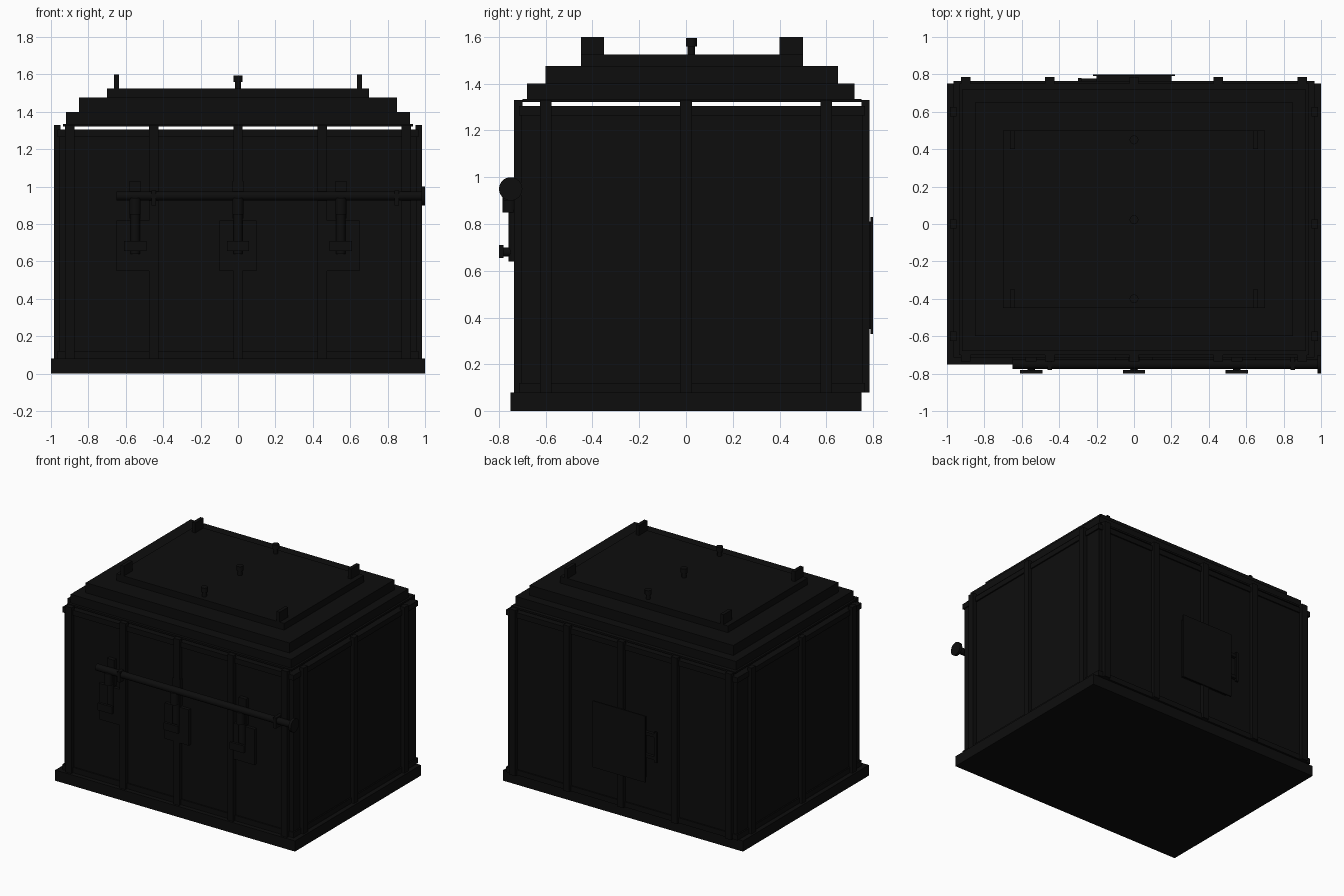
import bpy
import math

cube = bpy.data.objects.get("Cube")
if cube:
    bpy.data.objects.remove(cube, do_unlink=True)

# Single near-black paint
paint = bpy.data.materials.new("black_paint")
paint.use_nodes = True
colour = (0.004, 0.004, 0.004, 1)
paint.diffuse_color = colour
paint.node_tree.nodes["Principled BSDF"].inputs["Base Color"].default_value = colour


def box(name, x, y, z):
    """Box from (min, max) pairs."""
    mid = [(a + b) / 2 for a, b in (x, y, z)]
    bpy.ops.mesh.primitive_cube_add(size=1, location=mid)
    ob = bpy.context.object
    ob.name = name
    for v in ob.data.vertices:
        for i, (a, b) in enumerate((x, y, z)):
            v.co[i] *= b - a
    ob.data.materials.append(paint)
    return ob


def rod(name, start, end, radius, axis, sides=16):
    """Cylinder along one axis; start and end are the centres of its caps."""
    mid = [(a + b) / 2 for a, b in zip(start, end)]
    turn = {"x": (0, math.pi / 2, 0), "y": (math.pi / 2, 0, 0), "z": (0, 0, 0)}[axis]
    bpy.ops.mesh.primitive_cylinder_add(vertices=sides, radius=radius,
                                        depth=math.dist(start, end),
                                        location=mid, rotation=turn)
    ob = bpy.context.object
    ob.name = name
    ob.data.materials.append(paint)
    bpy.ops.object.shade_smooth_by_angle(angle=math.radians(40))
    return ob


def around(x, half):
    return (x - half, x + half)


# Base and body
box("base", (-1, 1), (-0.75, 0.75), (0, 0.08))
box("body", (-0.955, 0.955), (-0.705, 0.755), (0.08, 1.305))

# Rails around the top and bottom of the body
for name, z in (("bottom_rail", (0.08, 0.12)), ("top_rail", (1.265, 1.305))):
    box(name, (-0.965, 0.965), (-0.715, 0.765), z)

# Upright ribs
for x in (-0.9, -0.45, 0, 0.45, 0.9):
    box("front_rib", around(x, 0.025), (-0.735, -0.7), (0.08, 1.33))
    box("back_rib", around(x, 0.025), (0.75, 0.785), (0.08, 1.33))
for y in (-0.6, 0, 0.6):
    box("right_rib", (-0.985, -0.95), around(y, 0.025), (0.08, 1.33))
    box("left_rib", (0.95, 0.985), around(y, 0.025), (0.08, 1.33))

# Stepped lid
box("lid_plate", (-0.935, 0.935), (-0.7, 0.75), (1.322, 1.335))
box("lid_lower", (-0.92, 0.92), (-0.68, 0.72), (1.335, 1.4))
box("lid_middle", (-0.85, 0.85), (-0.6, 0.65), (1.4, 1.475))
box("lid_upper", (-0.7, 0.7), (-0.45, 0.5), (1.475, 1.525))

# Lifting lugs and bolts on the lid
for x in (-0.65, 0.65):
    for y in (-0.4, 0.45):
        box("lifting_lug", around(x, 0.013), around(y, 0.05), (1.52, 1.6))
for y in (-0.4, 0.023, 0.45):
    rod("bolt_stem", (0, y, 1.52), (0, y, 1.565), 0.016, "z", 12)
    rod("bolt_head", (0, y, 1.56), (0, y, 1.595), 0.024, "z", 12)

# Long pipe across the front
rod("pipe", (-0.65, -0.75, 0.95), (0.99, -0.75, 0.95), 0.025, "x")
rod("pipe_flange", (0.98, -0.75, 0.95), (1, -0.75, 0.95), 0.05, "x", 24)
for x in (-0.45, 0.85):
    box("pipe_bracket", around(x, 0.012), (-0.78, -0.7), (0.9, 0.98))

# Valves hanging below the pipe
for x in (-0.55, 0, 0.55):
    box("valve_plate", around(x, 0.1), (-0.73, -0.7), (0.55, 0.82))
    box("pipe_saddle", around(x, 0.03), (-0.735, -0.7), (0.83, 1.03))
    rod("valve_neck", (x, -0.755, 0.85), (x, -0.755, 0.94), 0.03, "z")
    rod("valve_pipe", (x, -0.735, 0.64), (x, -0.735, 0.86), 0.025, "z")
    rod("valve_stem", (x, -0.7, 0.68), (x, -0.79, 0.68), 0.02, "y")
    box("valve_handle", around(x, 0.06), (-0.8, -0.78), (0.655, 0.71))

# Hatch on the back with its side handle
box("hatch_frame", (-0.2, 0.2), (0.75, 0.792), (0.35, 0.81))
box("hatch_door", (-0.22, 0.22), (0.79, 0.8), (0.33, 0.83))
box("hatch_handle", (-0.3, -0.28), (0.765, 0.78), (0.49, 0.72))
for z in (0.52, 0.69):
    box("handle_arm", (-0.29, -0.19), (0.75, 0.778), around(z, 0.012))
